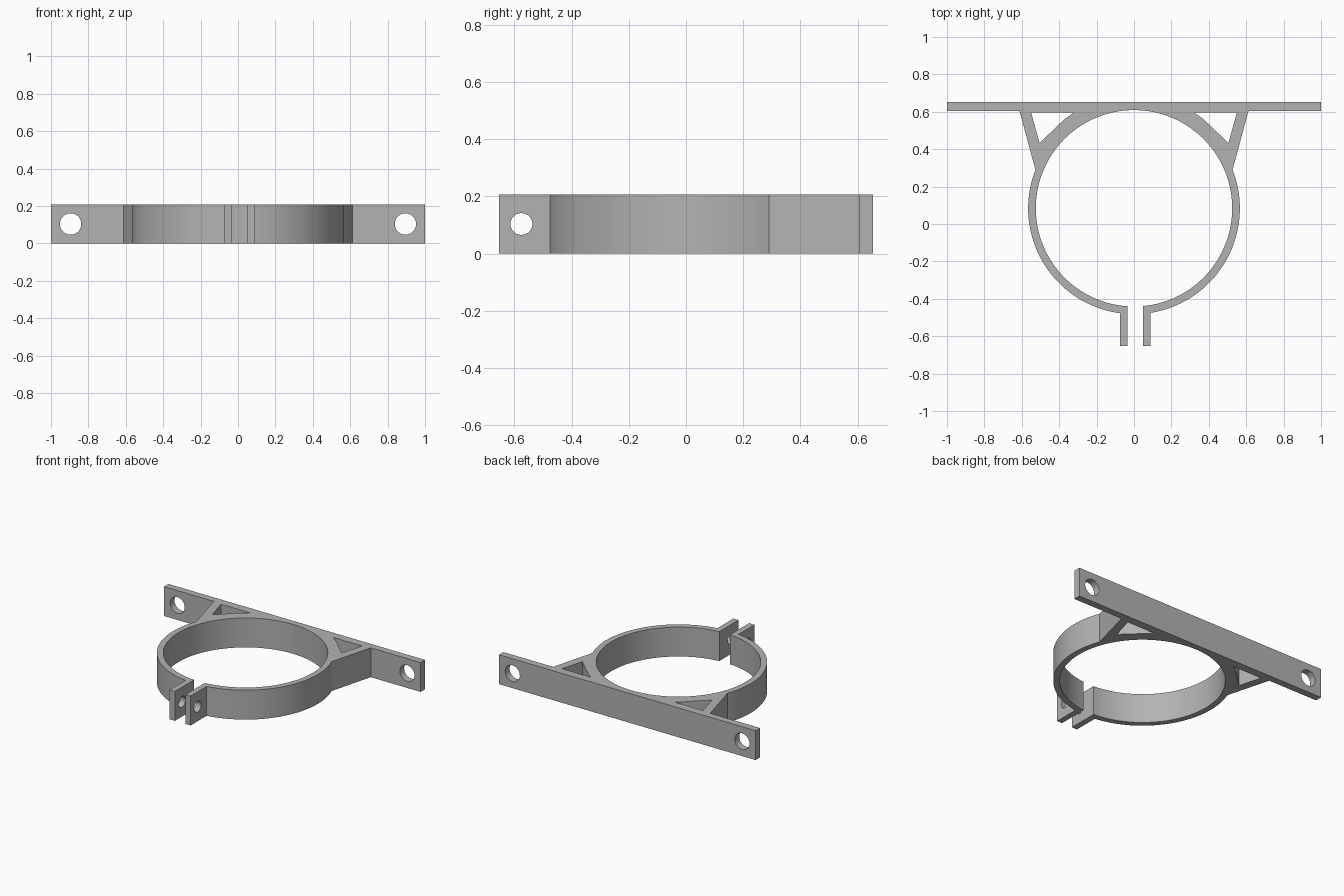
import bpy, bmesh
from math import asin, acos, cos, sin, pi
from mathutils import Matrix, Vector

cube = bpy.data.objects.get("Cube")
if cube:
    bpy.data.objects.remove(cube, do_unlink=True)

HEIGHT = 0.207
CY = 0.084                      # ring centre in y
R_IN, R_OUT = 0.525, 0.566
PLATE_FRONT, PLATE_BACK = 0.604, 0.653
TAB_END = -0.653
TAB_R, TAB_L = (-0.076, -0.034), (0.048, 0.088)   # clamp tab x ranges

grey = bpy.data.materials.new("plain grey")
grey.use_nodes = True
colour = (0.45, 0.45, 0.45, 1)
grey.diffuse_color = colour
grey.node_tree.nodes["Principled BSDF"].inputs["Base Color"].default_value = colour


def arc(radius, start, end, steps):
    return [(radius * cos(start + (end - start) * i / steps),
             CY + radius * sin(start + (end - start) * i / steps))
            for i in range(steps + 1)]


def low_angle(radius, x):
    """Angle of the ring's lower half at a given x."""
    return -acos(x / radius)


def mirrored(points):
    return [(-x, y) for x, y in reversed(points)]


# Outline: plate and brace on one side, then ring, tabs and the other side
side = [(1, PLATE_BACK), (1, PLATE_FRONT), (0.612, PLATE_FRONT)]
join = asin((0.29 - CY) / R_OUT)
outline = side
outline = outline + arc(R_OUT, join, low_angle(R_OUT, TAB_L[1]), 48)
outline += [(TAB_L[1], TAB_END), (TAB_L[0], TAB_END)]
outline += arc(R_IN, low_angle(R_IN, TAB_L[0]),
               low_angle(R_IN, TAB_R[1]) + 2 * pi, 120)
outline += [(TAB_R[1], TAB_END), (TAB_R[0], TAB_END)]
outline += arc(R_OUT, low_angle(R_OUT, TAB_R[0]), -pi - join, 48)
outline += mirrored(side)

# Openings between braces, ring and plate
opening = [(0.323, 0.595), (0.55, 0.595), (0.505, 0.433), (0.372, 0.56)]

bm = bmesh.new()
for loop in (outline, opening, mirrored(opening)):
    verts = [bm.verts.new((x, y, 0)) for x, y in loop]
    for a, b in zip(verts, verts[1:] + verts[:1]):
        bm.edges.new((a, b))
bmesh.ops.triangle_fill(bm, edges=bm.edges[:], use_beauty=True, normal=(0, 0, 1))
grown = bmesh.ops.extrude_face_region(bm, geom=bm.faces[:])
bmesh.ops.translate(bm, vec=(0, 0, HEIGHT),
                    verts=[g for g in grown["geom"] if isinstance(g, bmesh.types.BMVert)])
bmesh.ops.recalc_face_normals(bm, faces=bm.faces[:])
mesh = bpy.data.meshes.new("clamp_bracket")
bm.to_mesh(mesh)
bm.free()
bracket = bpy.data.objects.new("clamp_bracket", mesh)
bpy.context.collection.objects.link(bracket)
mesh.materials.append(grey)


# Bolt holes through the plate ends and the clamp tabs
def drill(name, location, radius, depth, axis):
    turn = Vector((0, 0, 1)).rotation_difference(Vector(axis)).to_matrix().to_4x4()
    cutter_bm = bmesh.new()
    bmesh.ops.create_cone(cutter_bm, cap_ends=True, segments=48, radius1=radius,
                          radius2=radius, depth=depth,
                          matrix=Matrix.Translation(location) @ turn)
    cutter_mesh = bpy.data.meshes.new(name)
    cutter_bm.to_mesh(cutter_mesh)
    cutter_bm.free()
    cutter_mesh.materials.append(grey)
    cutter = bpy.data.objects.new(name, cutter_mesh)
    bpy.context.collection.objects.link(cutter)
    cutter.hide_render = True
    cut = bracket.modifiers.new(name, "BOOLEAN")
    cut.operation, cut.solver, cut.object = "DIFFERENCE", "EXACT", cutter
    return cutter


mid = HEIGHT / 2
cutters = [
    drill("left_plate_hole", (0.895, 0.63, mid), 0.057, 0.2, (0, 1, 0)),
    drill("right_plate_hole", (-0.895, 0.63, mid), 0.057, 0.2, (0, 1, 0)),
    drill("tab_hole", (0, -0.575, mid), 0.038, 0.4, (1, 0, 0)),
]
bpy.ops.object.select_all(action="DESELECT")
bracket.select_set(True)
bpy.context.view_layer.objects.active = bracket
for modifier in list(bracket.modifiers):
    bpy.ops.object.modifier_apply(modifier=modifier.name)
for cutter in cutters:
    bpy.data.objects.remove(cutter, do_unlink=True)
bpy.ops.object.shade_smooth_by_angle()
